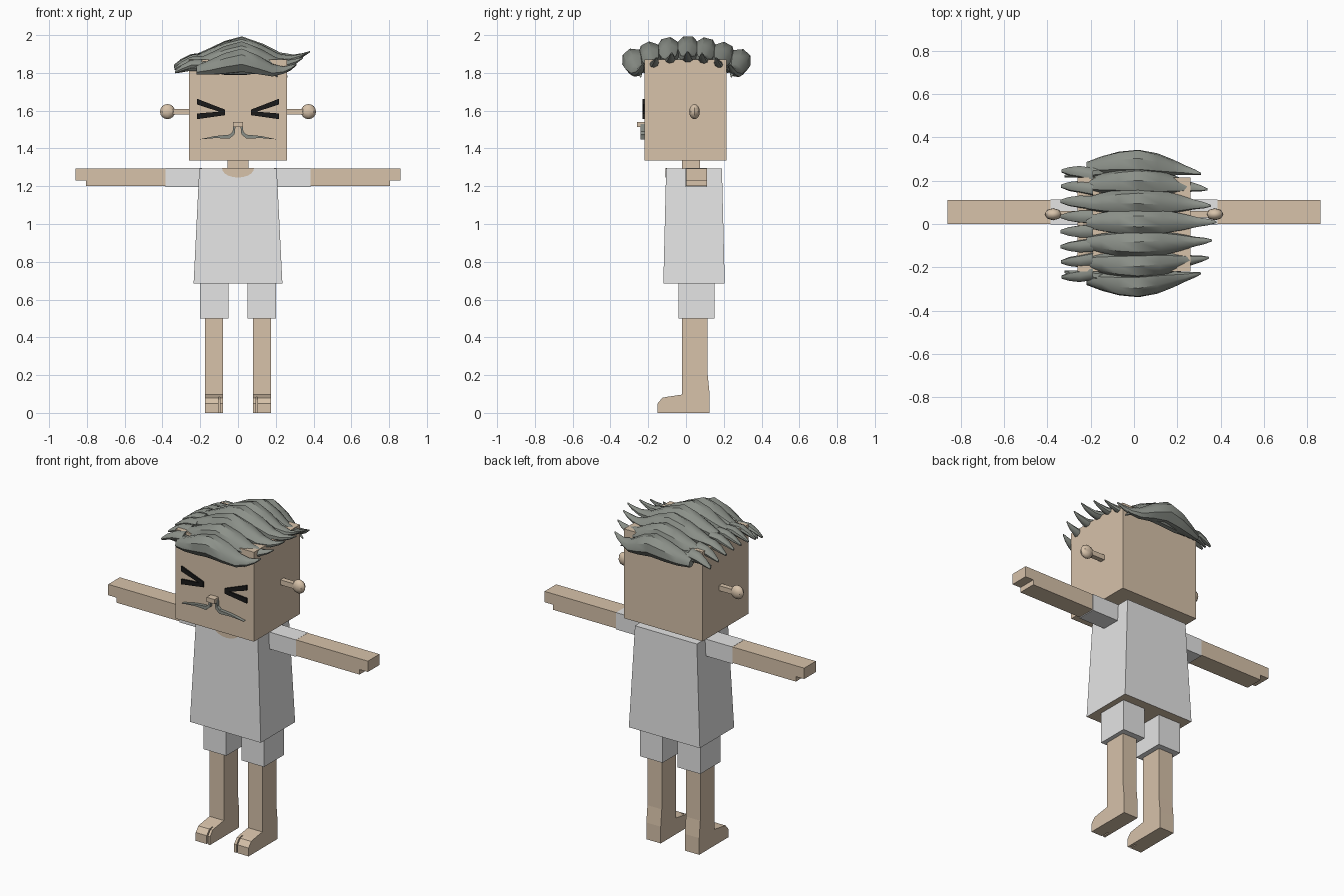
import bpy, bmesh, math
from mathutils import Vector

cube = bpy.data.objects.get("Cube")
if cube:
    bpy.data.objects.remove(cube, do_unlink=True)


def material(name, rgb):
    m = bpy.data.materials.new(name)
    m.use_nodes = True
    m.diffuse_color = (*rgb, 1)
    m.node_tree.nodes["Principled BSDF"].inputs["Base Color"].default_value = (*rgb, 1)
    return m


skin = material("skin", (0.68, 0.54, 0.40))
cloth = material("pale_cloth", (0.78, 0.78, 0.78))
hair = material("grey_hair", (0.26, 0.28, 0.25))
black = material("black", (0.01, 0.01, 0.01))


def finish(name, bm, mats, smooth=False):
    bmesh.ops.recalc_face_normals(bm, faces=bm.faces)
    me = bpy.data.meshes.new(name)
    bm.to_mesh(me)
    bm.free()
    for m in mats:
        me.materials.append(m)
    ob = bpy.data.objects.new(name, me)
    bpy.context.collection.objects.link(ob)
    if smooth:
        bpy.ops.object.select_all(action="DESELECT")
        ob.select_set(True)
        bpy.context.view_layer.objects.active = ob
        bpy.ops.object.shade_smooth_by_angle(angle=math.radians(40))
    return ob


def loft_mesh(rings):
    """Skin a run of equal rings and cap both ends."""
    bm = bmesh.new()
    loops = [[bm.verts.new(p) for p in r] for r in rings]
    n = len(loops[0])
    for a, b in zip(loops, loops[1:]):
        for i in range(n):
            bm.faces.new((a[i], a[(i + 1) % n], b[(i + 1) % n], b[i]))
    bm.faces.new(loops[0])
    bm.faces.new(loops[-1])
    return bm


def prism(name, profile, axis, lo, hi, mat):
    """Extrude a 2D profile along an axis."""
    def put(p, d):
        v = list(p)
        v.insert("xyz".index(axis), d)
        return v
    return finish(name, loft_mesh([[put(p, d) for p in profile] for d in (lo, hi)]), [mat])


def rect(a0, a1, b0, b1):
    return [(a0, b0), (a1, b0), (a1, b1), (a0, b1)]


def box(name, x, y, z, mat):
    return prism(name, rect(*x, *y), "z", *z, mat)


def strand(name, points, roll):
    """Tapered hair lock; points are (x, y, z, half width, half height)."""
    rings = []
    for x, y, z, w, h in points:
        ring = []
        for k in range(8):
            a = math.tau * (k + 0.5) / 8
            u, v = w * math.cos(a) * 1.08, h * math.sin(a) * 1.08
            ring.append((x, y + u * math.cos(roll) - v * math.sin(roll),
                         z + u * math.sin(roll) + v * math.cos(roll)))
        rings.append(ring)
    return finish(name, loft_mesh(rings), [hair], True)


# Head and neck
box("head", (-0.26, 0.26), (-0.22, 0.215), (1.335, 1.87), skin)
box("neck", (-0.055, 0.055), (-0.02, 0.075), (1.27, 1.34), skin)

# Shirt with a skin-coloured underside inside the hem
bm = loft_mesh([[(x, y, 0.685) for x, y in rect(-0.235, 0.235, -0.12, 0.205)],
                [(x, y, 1.295) for x, y in rect(-0.205, 0.205, -0.105, 0.19)]])
bm.faces.ensure_lookup_table()
hem = min(bm.faces, key=lambda f: f.calc_center_median().z)
bmesh.ops.inset_individual(bm, faces=[hem], thickness=0.015)
hem.material_index = 1
finish("shirt", bm, [cloth, skin])

# Neckline plate
arc = [(0.085 * math.cos(a), 1.296 + 0.05 * math.sin(a))
       for a in [math.pi + math.pi * k / 10 for k in range(11)]]
prism("neckline", arc, "y", -0.109, -0.1, skin)

# Limbs, ears and eyes, built once per side
for s, side in ((1, "left"), (-1, "right")):
    box(side + "_sleeve", (s * 0.19, s * 0.385), (-0.002, 0.112), (1.195, 1.296), cloth)
    arm = [(0.38, 1.295), (0.86, 1.295), (0.86, 1.23), (0.805, 1.23), (0.805, 1.2), (0.38, 1.2)]
    prism(side + "_arm", [(s * x, z) for x, z in arm], "y", 0, 0.11, skin)
    box(side + "_short_leg", (s * 0.05, s * 0.2), (-0.04, 0.15), (0.5, 0.69), cloth)
    leg = [(-0.02, 0.51), (-0.02, 0.097), (-0.1, 0.085), (-0.1, 0), (0.125, 0),
           (0.125, 0.1), (0.115, 0.2), (0.115, 0.51)]
    prism(side + "_leg", leg, "x", s * 0.08, s * 0.175, skin)
    toe = [(-0.1, 0), (-0.1, 0.085), (-0.125, 0.08), (-0.15, 0.05), (-0.15, 0)]
    prism(side + "_big_toe", toe, "x", s * 0.08, s * 0.095, skin)
    prism(side + "_toes", toe, "x", s * 0.102, s * 0.175, skin)

    # Knob ears on short stalks
    box(side + "_ear_stalk", (s * 0.25, s * 0.36), (0.03, 0.06), (1.58, 1.61), skin)
    bm = bmesh.new()
    bmesh.ops.create_uvsphere(bm, u_segments=8, v_segments=8, radius=0.04)
    bmesh.ops.scale(bm, vec=(1, 0.7, 1), verts=bm.verts)
    bmesh.ops.translate(bm, vec=(s * 0.373, 0.045, 1.595), verts=bm.verts)
    finish(side + "_ear_knob", bm, [skin], True)

    # Squeezed-shut eyes made of two bars
    for part, z0, z1 in (("upper", 1.597, 1.648), ("lower", 1.588, 1.57)):
        bar = [(s * 0.07, z0 - 0.012), (s * 0.07, z0 + 0.009),
               (s * 0.217, z1 + 0.015), (s * 0.217, z1 - 0.015)]
        prism(f"{side}_{part}_eye_bar", bar, "y", -0.229, -0.219, black)

    # Moustache half
    lip = [(0.012, 1.53), (0.026, 1.53), (0.028, 1.49), (0.045, 1.473), (0.12, 1.466),
           (0.205, 1.448), (0.12, 1.455), (0.045, 1.452), (0.018, 1.475)]
    prism(side + "_moustache", [(s * x, z) for x, z in lip], "y", -0.24, -0.215, hair)

box("nose", (-0.026, 0.026), (-0.26, -0.215), (1.513, 1.54), skin)

# Main hair locks swept sideways over the crown
SWEEP = [(-0.22, 1.88, 0.026, 0.02), (-0.15, 1.895, 0.042, 0.036), (-0.07, 1.915, 0.054, 0.054),
         (0.02, 1.93, 0.06, 0.063), (0.13, 1.908, 0.054, 0.046), (0.22, 1.88, 0.038, 0.028),
         (0.29, 1.88, 0.022, 0.017), (0.34, 1.895, 0.014, 0.01), (0.375, 1.912, 0.004, 0.004)]
LOCKS = [(-0.27, 0.31), (-0.185, 0.345), (-0.09, 0.36), (0.01, 0.38),
         (0.1, 0.355), (0.19, 0.34), (0.275, 0.31)]
for i, (y, tip) in enumerate(LOCKS):
    pts = []
    for x, z, w, h in SWEEP:
        spread = 0.86 + 0.16 * math.cos(x * 4.5)
        fx = x * tip / 0.375 if x > 0.05 else x
        pts.append((fx, y * spread, z - 0.9 * y * y, w, h))
    strand(f"hair_lock_{i + 1}", pts, -y * 2.6)

# Short tufts past the parting
for i in range(8):
    y = -0.24 + i * 0.48 / 7
    reach = 1 - 1.2 * y * y
    pts = [(-0.19, y * 0.95, 1.885, 0.03, 0.02), (-0.25, y, 1.88, 0.027, 0.02),
           (-0.25 - 0.05 * reach, y * 1.01, 1.86, 0.02, 0.015),
           (-0.25 - 0.09 * reach, y * 1.02, 1.838, 0.007, 0.006)]
    strand(f"hair_tuft_{i + 1}", [(a, b, c - 0.6 * y * y, w, h) for a, b, c, w, h in pts], -y * 2)

# Low fringe locks at the front and the back
FRINGE = [(-0.32, 0.22, 1.805, 0.005, 0.006), (-0.26, 0.235, 1.83, 0.02, 0.02),
          (-0.17, 0.24, 1.835, 0.025, 0.025), (-0.07, 0.26, 1.82, 0.03, 0.03),
          (0.04, 0.27, 1.82, 0.03, 0.03), (0.13, 0.255, 1.825, 0.025, 0.022),
          (0.18, 0.245, 1.808, 0.015, 0.013), (0.21, 0.24, 1.78, 0.004, 0.004)]
for s, where in ((-1, "front"), (1, "back")):
    grow = 1 if s < 0 else 1.25
    strand(where + "_fringe", [(x * grow if x > 0 else x, s * y, z, w, h)
                               for x, y, z, w, h in FRINGE], -s * 0.7)
